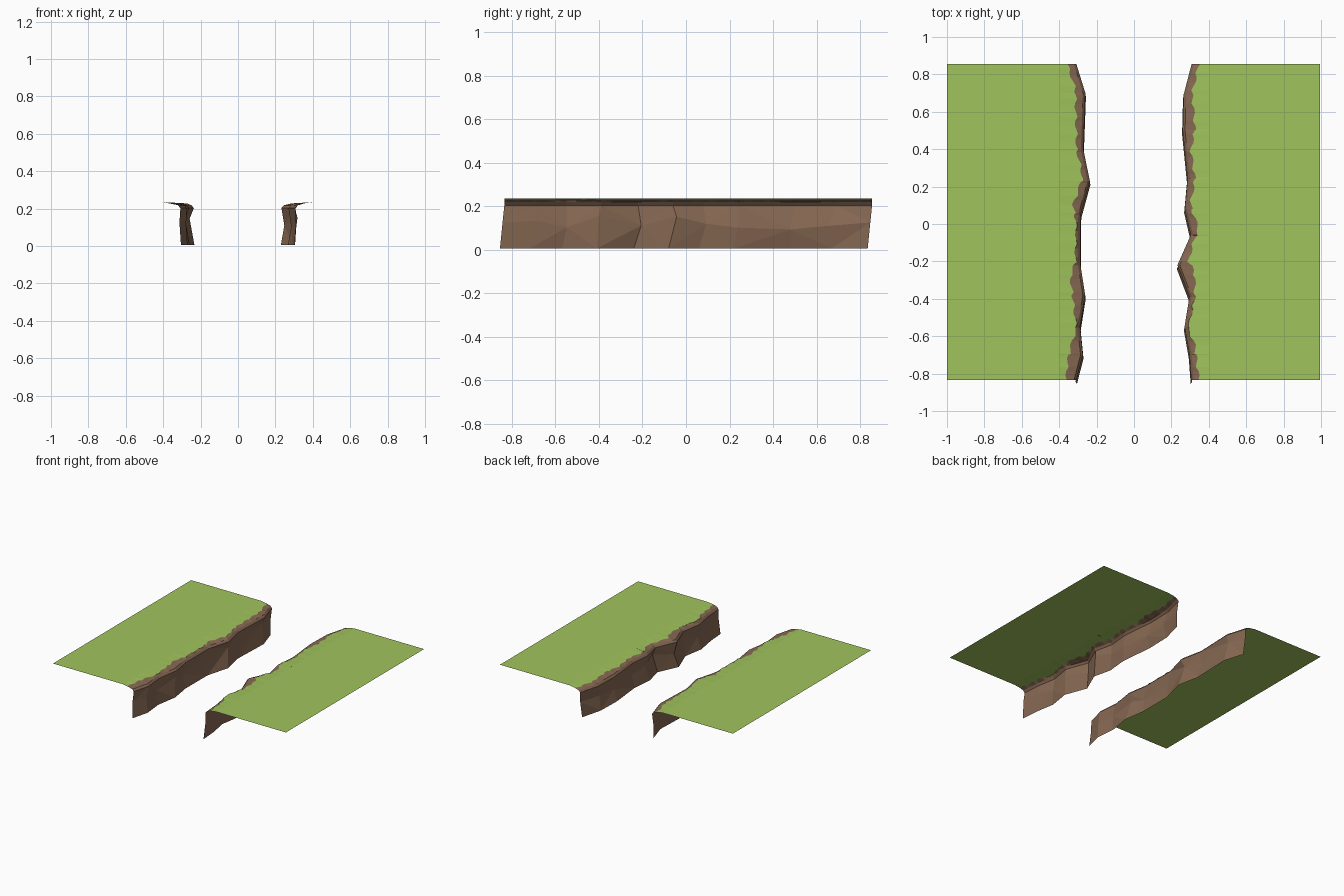
import bpy, random

if "Cube" in bpy.data.objects:
    bpy.data.objects.remove(bpy.data.objects["Cube"])
random.seed(4)

def material(name, rgb):
    m = bpy.data.materials.new(name)
    m.diffuse_color = (*rgb, 1)
    m.use_nodes = True
    m.node_tree.nodes["Principled BSDF"].inputs["Base Color"].default_value = m.diffuse_color
    return m

GREEN = material("grass green", (0.35, 0.55, 0.108))
BROWN = material("earth brown", (0.242, 0.140, 0.086))

Y0, Y1 = -0.835, 0.855      # ends of the top surface
SHEAR = 0.02                # cliff foot is shifted this far toward -y
ROWS = 72

# outline of the cliff edge: (y, distance from the middle of the gap)
LEFT_EDGE = [(Y0, .305), (-.7, .27), (-.55, .285), (-.38, .258), (-.22, .283), (.05, .282),
             (.23, .233), (.4, .268), (.7, .257), (Y1, .305)]
RIGHT_EDGE = [(Y0, .303), (-.7, .293), (-.55, .267), (-.39, .293), (-.22, .229), (-.06, .30),
              (.08, .268), (.24, .283), (.5, .257), (.69, .262), (Y1, .305)]
# outline of the grass border
LEFT_GRASS = [(Y0, .36), (-.74, .355), (-.65, .335), (-.55, .305), (-.45, .32), (-.28, .338),
              (-.2, .312), (0, .305), (.1, .325), (.25, .272), (.4, .305), (.72, .312), (Y1, .355)]
RIGHT_GRASS = [(Y0, .345), (-.65, .325), (-.55, .285), (-.4, .325), (-.25, .322), (-.2, .29),
               (-.1, .315), (-.03, .345), (.1, .30), (.24, .325), (.4, .302), (.5, .325),
               (.7, .31), (Y1, .345)]

def at(path, y):
    for (a, u), (b, v) in zip(path, path[1:]):
        if y <= b:
            return u + (v - u) * (y - a) / (b - a)
    return path[-1][1]

def sheet(name, rows, side, mat, triangles=False):
    """Skin a grid of rows of points (distance, y, z), mirrored by side."""
    n = len(rows[0])
    verts = [(side * x, y, z) for r in rows for x, y, z in r]
    faces = []
    for i in range(len(rows) - 1):
        for j in range(n - 1):
            a, b, c, d = i*n + j, i*n + j + 1, (i+1)*n + j + 1, (i+1)*n + j
            if triangles:
                faces += [(a, b, c), (a, c, d)] if (i + j) % 2 else [(a, b, d), (b, c, d)]
            else:
                faces.append((a, b, c, d))
    if side > 0:
        faces = [f[::-1] for f in faces]
    me = bpy.data.meshes.new(name)
    me.from_pydata(verts, [], faces)
    me.materials.append(mat)
    ob = bpy.data.objects.new(name, me)
    bpy.context.collection.objects.link(ob)
    return ob

def bank(label, side, edge, border, outer):
    ys = sorted({round(Y0 + (Y1 - Y0) * i / ROWS, 4) for i in range(ROWS + 1)}
                | {y for y, _ in edge})
    grass, lip = [], []
    for k, y in enumerate(ys):
        e = at(edge, y)
        g = max(at(border, y) + (0, .008, .006, -.007)[k % 4], e + .022)
        grass.append([(outer, y, .235), (.40, y, .235), (g, y, .228)])
        lip.append([(g, y, .228), (e + .016, y, .218), (e + .003, y, .203)])
    sheet(label + "_grass", grass, side, GREEN)
    sheet(label + "_earth_lip", lip, side, BROWN)

    # faceted cliff face: lip edge, recessed middle, foot
    wall = []
    for i, (y, e) in enumerate(edge):
        inner = 0 < i < len(edge) - 1
        jog = random.uniform(-.03, .03) if inner else 0
        dent = random.uniform(.005, .03) if inner else .008
        wall.append([(e + .003, y, .203),
                     (min(e + dent, .318), y - SHEAR * .4 + jog, .125 + (random.uniform(-.035, .035) if inner else 0)),
                     (e, y - SHEAR, .005)])
    sheet(label + "_cliff_face", wall, side, BROWN, True)

bank("left", -1, LEFT_EDGE, LEFT_GRASS, 1.0)
bank("right", 1, RIGHT_EDGE, RIGHT_GRASS, .995)
